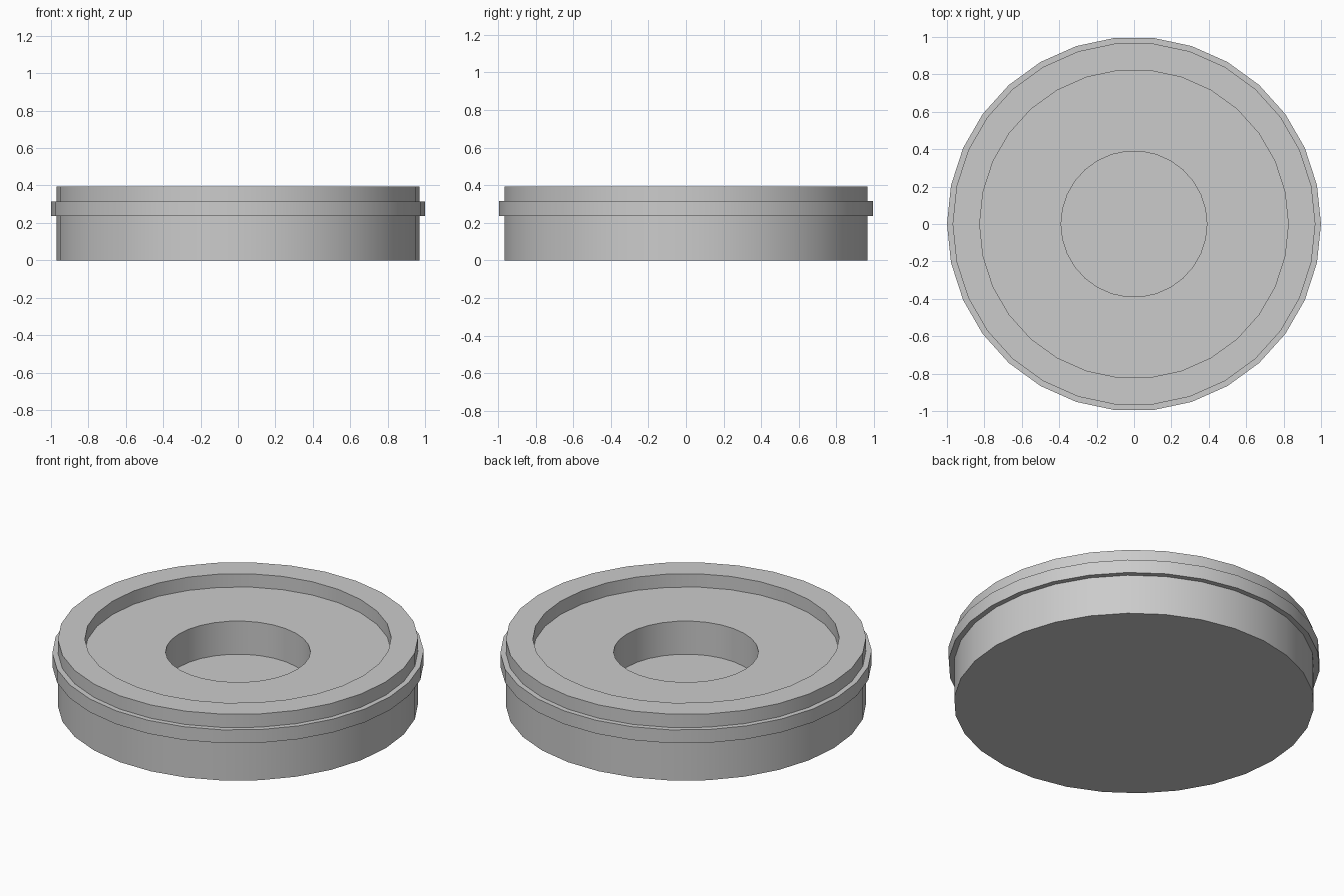
import bpy, bmesh, math
from mathutils import Matrix, Vector

cube = bpy.data.objects.get("Cube")
if cube:
    bpy.data.objects.remove(cube, do_unlink=True)

SIDES = 30
GREY = (0.6, 0.6, 0.6, 1.0)

grey = bpy.data.materials.new("plain grey")
grey.use_nodes = True
grey.diffuse_color = GREY
grey.node_tree.nodes["Principled BSDF"].inputs["Base Color"].default_value = GREY


def lathe(name, profile):
    """Spin a (radius, height) profile around the z axis."""
    bm = bmesh.new()
    verts = [bm.verts.new((r, 0, z)) for r, z in profile]
    edges = [bm.edges.new(pair) for pair in zip(verts, verts[1:])]
    bmesh.ops.spin(bm, geom=verts + edges, cent=(0, 0, 0), axis=(0, 0, 1),
                   angle=math.tau, steps=SIDES)
    bmesh.ops.remove_doubles(bm, verts=bm.verts, dist=0.0005)
    # Close the open centre rings with flat discs
    rims = [e for e in bm.edges if e.is_boundary]
    if rims:
        bmesh.ops.holes_fill(bm, edges=rims, sides=0)
    bmesh.ops.recalc_face_normals(bm, faces=bm.faces)
    mesh = bpy.data.meshes.new(name)
    bm.to_mesh(mesh)
    bm.free()
    mesh.materials.append(grey)
    obj = bpy.data.objects.new(name, mesh)
    bpy.context.collection.objects.link(obj)
    bpy.ops.object.select_all(action='DESELECT')
    obj.select_set(True)
    bpy.context.view_layer.objects.active = obj
    bpy.ops.object.shade_smooth_by_angle(angle=math.radians(30))
    return obj


# Round body with a shallow recess, a deeper centre well and a raised outer band
lathe("round_base", [
    (0.97, 0.0),                                          # underside rim
    (0.97, 0.236), (1.0, 0.236), (1.0, 0.315), (0.97, 0.315),  # outer band
    (0.97, 0.394), (0.825, 0.394),                        # top rim
    (0.825, 0.315), (0.39, 0.315),                        # recess
    (0.39, 0.118),                                        # centre well
])
